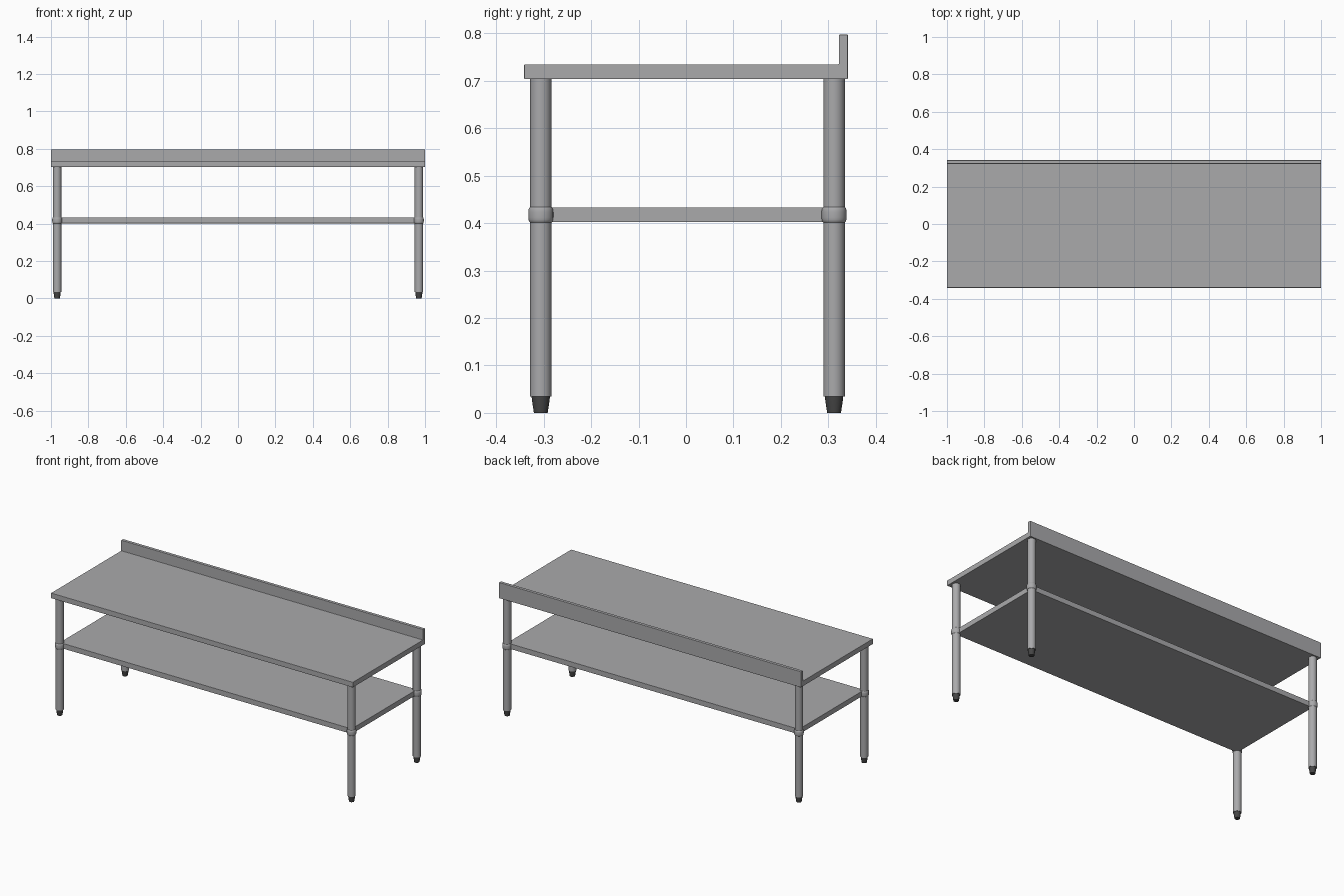
import bpy, bmesh, math

if "Cube" in bpy.data.objects:
    bpy.data.objects.remove(bpy.data.objects["Cube"])

def material(name, c):
    m = bpy.data.materials.new(name)
    m.diffuse_color = (*c, 1)
    m.use_nodes = True
    m.node_tree.nodes["Principled BSDF"].inputs["Base Color"].default_value = m.diffuse_color
    return m

steel = material("brushed steel", (0.40, 0.40, 0.41))
rubber = material("dark rubber", (0.06, 0.06, 0.06))

def finish(name, bm, mat, bevel=0.0, smooth=False):
    bmesh.ops.recalc_face_normals(bm, faces=bm.faces)
    me = bpy.data.meshes.new(name)
    bm.to_mesh(me)
    bm.free()
    ob = bpy.data.objects.new(name, me)
    bpy.context.collection.objects.link(ob)
    me.materials.append(mat)
    if bevel:
        b = ob.modifiers.new("bevel", 'BEVEL')
        b.width, b.segments = bevel, 2
    if smooth:
        bpy.ops.object.select_all(action='DESELECT')
        ob.select_set(True)
        bpy.context.view_layer.objects.active = ob
        bpy.ops.object.shade_smooth_by_angle(angle=math.radians(35))
    return ob

def extrude_x(name, profile, half, mat, bevel):
    """Extrude a (y, z) profile along x."""
    bm = bmesh.new()
    face = bm.faces.new([bm.verts.new((-half, y, z)) for y, z in profile])
    r = bmesh.ops.extrude_face_region(bm, geom=[face])
    vs = [g for g in r["geom"] if isinstance(g, bmesh.types.BMVert)]
    bmesh.ops.translate(bm, verts=vs, vec=(2 * half, 0, 0))
    return finish(name, bm, mat, bevel)

def lathe(name, profile, x, y, mat, n=32):
    """Closed turned part from (radius, z) points."""
    bm = bmesh.new()
    rings = [[bm.verts.new((x + r * math.cos(2 * math.pi * i / n),
                            y + r * math.sin(2 * math.pi * i / n), z))
              for i in range(n)] for r, z in profile]
    for a, b in zip(rings, rings[1:]):
        for i in range(n):
            j = (i + 1) % n
            bm.faces.new((a[i], a[j], b[j], b[i]))
    bm.faces.new(rings[0])
    bm.faces.new(rings[-1])
    return finish(name, bm, mat, smooth=True)

LX, FY, BY = 0.967, -0.306, 0.312

# worktop with upstand along the back
extrude_x("worktop", [(-0.341, 0.703), (0.341, 0.703), (0.341, 0.797),
                      (0.322, 0.797), (0.322, 0.734), (-0.341, 0.734)], 1.0, steel, 0.0015)

# lower shelf reaching the leg centres
extrude_x("lower_shelf", [(FY, 0.402), (BY, 0.402), (BY, 0.433), (FY, 0.433)], LX, steel, 0.001)

# legs, shelf collars and tapered feet
for side, x in (("left", -LX), ("right", LX)):
    for end, y in (("front", FY), ("back", BY)):
        tag = f"{end}_{side}"
        lathe(f"leg_{tag}", [(0.0225, 0.035), (0.0225, 0.704)], x, y, steel)
        lathe(f"collar_{tag}", [(0.0225, 0.401), (0.0245, 0.403), (0.0258, 0.407), (0.0263, 0.412),
                                (0.0263, 0.423), (0.0258, 0.428), (0.0245, 0.432), (0.0225, 0.434)],
              x, y, steel)
        lathe(f"foot_{tag}", [(0.0145, 0.0), (0.0185, 0.026), (0.0195, 0.036)], x, y, rubber)
